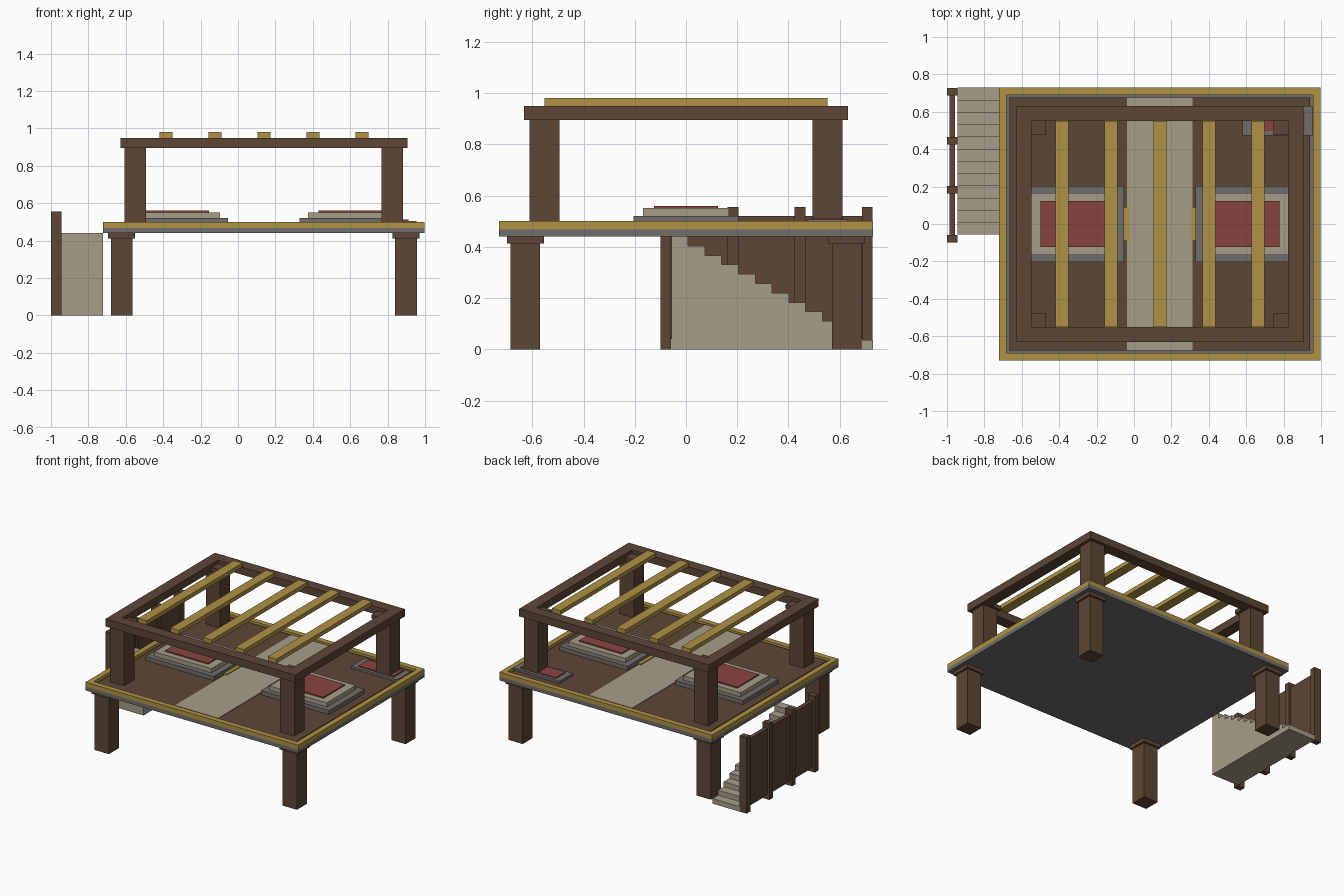
import bpy
import bmesh

default = bpy.data.objects.get("Cube")
if default:
    bpy.data.objects.remove(default, do_unlink=True)


def material(name, rgb):
    """Flat colour given as 0-255 sRGB, stored as linear."""
    lin = [((c / 255 + 0.055) / 1.055) ** 2.4 for c in rgb] + [1.0]
    m = bpy.data.materials.new(name)
    m.use_nodes = True
    m.diffuse_color = lin
    node = next(n for n in m.node_tree.nodes if n.type == 'BSDF_PRINCIPLED')
    node.inputs["Base Color"].default_value = lin
    return m


wood = material("dark brown wood", (93, 70, 53))
gold = material("ochre trim", (175, 146, 70))
grey = material("grey stone", (112, 110, 107))
beige = material("beige stone", (167, 157, 136))
red = material("red cloth", (136, 68, 64))


def finish(name, bm, mat):
    bmesh.ops.recalc_face_normals(bm, faces=bm.faces)
    mesh = bpy.data.meshes.new(name)
    bm.to_mesh(mesh)
    bm.free()
    mesh.materials.append(mat)
    ob = bpy.data.objects.new(name, mesh)
    bpy.context.collection.objects.link(ob)
    return ob


def box(name, mat, x, y, z):
    """Box from (low, high) ranges along each axis."""
    bm = bmesh.new()
    bmesh.ops.create_cube(bm, size=1)
    for v in bm.verts:
        for i, (lo, hi) in enumerate((x, y, z)):
            v.co[i] = lo if v.co[i] < 0 else hi
    return finish(name, bm, mat)


def block(name, mat, cx, cy, hx, hy, z):
    """Box from a centre and half sizes in plan."""
    return box(name, mat, (cx - hx, cx + hx), (cy - hy, cy + hy), z)


def ring(name, mat, cx, hx, hy, width, z):
    """Rectangular frame: outer half sizes, board width, height range."""
    bm = bmesh.new()
    corners = ((-1, -1), (1, -1), (1, 1), (-1, 1))
    loops = [[bm.verts.new((cx + sx * (hx - w), sy * (hy - w), h)) for sx, sy in corners]
             for w, h in ((0, z[0]), (0, z[1]), (width, z[1]), (width, z[0]))]
    for a, b in zip(loops, loops[1:] + loops[:1]):
        for i in range(4):
            j = (i + 1) % 4
            bm.faces.new((a[i], a[j], b[j], b[i]))
    return finish(name, bm, mat)


MID = 0.138      # platform centre in x
FLOOR = 0.49

# Platform: stone slab, timber floor, raised rim, central walkway
block("platform_slab", grey, MID, 0, 0.86, 0.729, (0.44, 0.468))
ring("platform_rim", gold, MID, 0.86, 0.729, 0.04, (0.468, 0.5))
block("platform_floor", wood, MID, 0, 0.803, 0.676, (0.468, FLOOR))
block("walkway", beige, MID, 0, 0.175, 0.675, (FLOOR, FLOOR + 0.004))

# Legs under the platform and posts above it, with their caps
for sx, side in ((-1, "right"), (1, "left")):
    for sy, end in ((-1, "front"), (1, "back")):
        tag = f"{end}_{side}"
        lx, ly = MID + sx * 0.76, sy * 0.627
        block(f"leg_{tag}", wood, lx, ly, 0.058, 0.058, (0, 0.412))
        block(f"leg_cap_{tag}", wood, lx, ly, 0.072, 0.072, (0.412, 0.44))
        px, py = MID + sx * 0.687, sy * 0.552
        block(f"post_{tag}", wood, px, py, 0.057, 0.058, (FLOOR, 0.9))
        block(f"post_cap_{tag}", wood, px, py, 0.079, 0.076, (0.896, 0.925))

# Roof frame and rafters
ring("roof_frame", wood, MID, 0.767, 0.632, 0.082, (0.895, 0.95))
for i in range(5):
    block(f"rafter_{i + 1}", gold, MID + (i - 2) * 0.262, 0, 0.035, 0.552, (0.95, 0.98))

# Stepped daises either side of the walkway, with a gold strip at each edge
for s, side in ((-1, "right"), (1, "left")):
    cx = MID + s * 0.466
    block(f"dais_base_{side}", grey, cx, 0, 0.275, 0.204, (FLOOR, 0.52))
    block(f"dais_step_{side}", beige, cx, 0, 0.231, 0.167, (0.52, 0.551))
    block(f"dais_mat_{side}", red, cx, 0, 0.173, 0.124, (0.551, 0.56))
    block(f"walkway_strip_{side}", gold, MID + s * 0.177, 0, 0.014, 0.09, (FLOOR, 0.5))

# Low pad around the back left post
block("corner_pad", grey, 0.768, 0.552, 0.187, 0.078, (FLOOR, 0.506))
block("corner_pad_mat", red, 0.768, 0.552, 0.143, 0.056, (0.506, 0.513))

# Solid staircase from a stepped side profile
STEPS, TOP, Y0, Y1 = 12, 0.44, -0.057, 0.729
run, rise = (Y1 - Y0) / STEPS, TOP / STEPS
profile = [(Y0, 0)]
for i in range(STEPS):
    h = TOP - i * rise
    profile += [(Y0 + i * run, h), (Y0 + (i + 1) * run, h)]
profile.append((Y1, 0))
bm = bmesh.new()
side_face = bm.faces.new([bm.verts.new((-0.945, y, z)) for y, z in profile])
extruded = bmesh.ops.extrude_face_region(bm, geom=[side_face])["geom"]
bmesh.ops.translate(bm, vec=(0.222, 0, 0),
                    verts=[g for g in extruded if isinstance(g, bmesh.types.BMVert)])
finish("staircase", bm, beige)

# Stair fence: panel and four posts
box("fence_panel", wood, (-0.986, -0.957), (-0.08, 0.71), (0.04, 0.52))
for i in range(4):
    block(f"fence_post_{i + 1}", wood, -0.972, -0.079 + i * 0.262, 0.028, 0.021, (0, 0.556))
